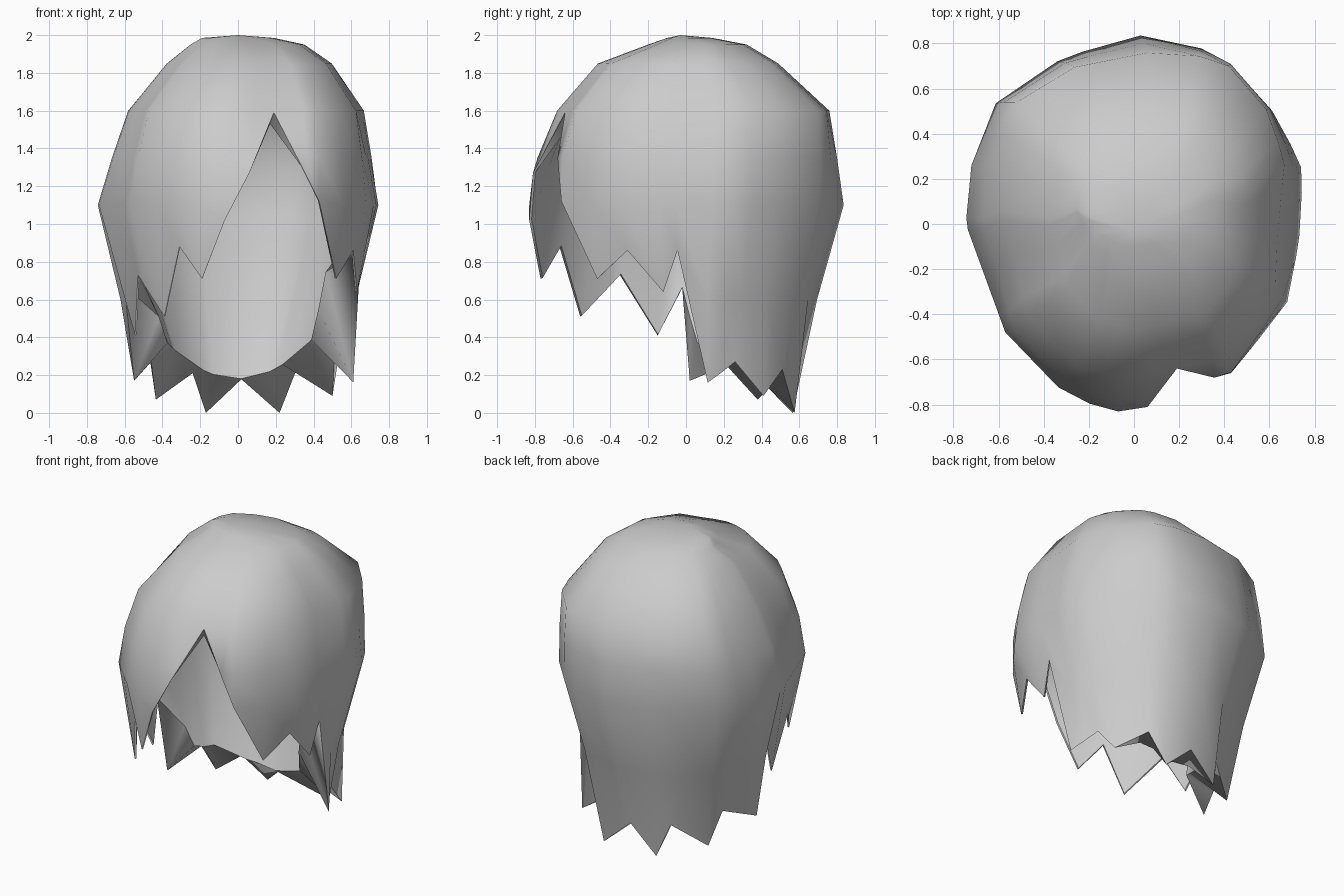
import bpy, bmesh

if "Cube" in bpy.data.objects:
    bpy.data.objects.remove(bpy.data.objects["Cube"], do_unlink=True)

# One grey material
mat = bpy.data.materials.new("hair_grey")
mat.use_nodes = True
grey = (0.6, 0.6, 0.6, 1)
mat.diffuse_color = grey
mat.node_tree.nodes["Principled BSDF"].inputs["Base Color"].default_value = grey

# Widest outline of the hair, seen from above
OUTLINE = [(0.74, 0.0), (0.745, 0.24), (0.64, 0.47), (0.38, 0.76), (0.03, 0.835),
           (-0.31, 0.74), (-0.61, 0.54), (-0.72, 0.26), (-0.745, 0.0), (-0.57, -0.48),
           (-0.29, -0.77), (-0.07, -0.83), (0.06, -0.81), (0.43, -0.67), (0.69, -0.33)]

# Horizontal sections: height, centre x, centre y, half width, half depth, diagonal fullness
LEVELS = [(1.985, 0.0, 0.02, 0.19, 0.12, 0.0), (1.95, 0.05, 0.06, 0.30, 0.26, 0.0),
          (1.85, 0.055, 0.01, 0.43, 0.475, 0.07), (1.6, 0.034, 0.037, 0.612, 0.717, 0.09),
          (1.35, 0.015, 0.005, 0.68, 0.79, 0.05), (1.1, 0.0, 0.0, 0.74, 0.83, 0.0),
          (0.6, 0.0, 0.0, 0.62, 0.69, 0.0)]

# Ragged lower edge, counter-clockwise: right tips, nape tips, left fringe, parting
RIM = [(0.52, -0.47, 0.71), (0.61, -0.31, 0.86), (0.63, -0.12, 0.64), (0.65, -0.045, 0.86),
       (0.61, 0.115, 0.16), (0.56, 0.19, 0.215), (0.51, 0.26, 0.27), (0.5, 0.41, 0.09),
       (0.31, 0.51, 0.23), (0.22, 0.575, 0.0), (0.02, 0.575, 0.18), (-0.17, 0.565, 0.0),
       (-0.24, 0.51, 0.21), (-0.435, 0.38, 0.07), (-0.46, 0.26, 0.27), (-0.491, 0.177, 0.235),
       (-0.55, 0.02, 0.17), (-0.60, -0.02, 0.66), (-0.545, -0.15, 0.41), (-0.53, -0.35, 0.73),
       (-0.489, -0.411, 0.665), (-0.39, -0.56, 0.51), (-0.31, -0.67, 0.88),
       (-0.19, -0.77, 0.71), (-0.07, -0.83, 1.02), (0.06, -0.81, 1.27),
       (0.19, -0.64, 1.59), (0.34, -0.66, 1.30), (0.43, -0.66, 1.12)]


def outline_at(x, y):
    """Point where the ray from the centre through (x, y) meets the outline."""
    for i, (ax, ay) in enumerate(OUTLINE):
        bx, by = OUTLINE[(i + 1) % len(OUTLINE)]
        ca, cb = ax * y - ay * x, x * by - y * bx
        if ca >= 0 and cb >= 0 and ax * x + ay * y > 0:
            t = ca / (ca + cb)
            return ax + (bx - ax) * t, ay + (by - ay) * t
    return x, y


def inner_rim(p):
    """Lower edge of the lining: well inside the nape, meeting the fringe in a thin edge."""
    x, y, z = p
    if y > 0:
        return (0.76 * x, max(0.02, 0.67 * y - 0.3 * max(0, abs(x) - 0.3)),
                0.18 + 0.79 * x * x + 3 * max(0, abs(x) - 0.52))
    if z > 1.4:
        return x - 0.02, y + 0.03, z - 0.06
    return 0.985 * x, 0.985 * y, z + 0.005


def add_sheet(bm, rim, levels, scale, drop):
    """Dome running from the crown down to a ragged rim; returns the rim verts."""
    crown = bm.verts.new((0.0, -0.03, 2.0 - drop))
    columns = []
    for (ox, oy, oz), r in zip(RIM, rim):
        end = bm.verts.new(r)
        px, py = outline_at(ox, oy)
        ux, uy = px / 0.74, py / 0.83
        col = [crown]
        for z, cx, cy, hx, hy, full in levels:
            if z - drop > r[2] + 0.04 and (z > 0.7 or oy > 0):
                s = 1 + full * min(1, (2 * ux * uy) ** 2)
                col.append(bm.verts.new((scale * (cx + ux * hx * s),
                                         scale * (cy + uy * hy * s), z - drop)))
            else:
                col.append(end)
        columns.append(col + [end])
    for i, a in enumerate(columns):
        b = columns[(i + 1) % len(columns)]
        for k in range(len(a) - 1):
            quad = list(dict.fromkeys((a[k], a[k + 1], b[k + 1], b[k])))
            if len(quad) > 2:
                bm.faces.new(quad)
    return [c[-1] for c in columns]


# Outer hair, lining (straight below its widest section), and the cut edge joining them
bm = bmesh.new()
outer = add_sheet(bm, RIM, LEVELS, 1.0, 0.0)
inner = add_sheet(bm, [inner_rim(p) for p in RIM], LEVELS[:-1], 0.925, 0.05)
n = len(outer)
for i in range(n):
    j = (i + 1) % n
    bm.faces.new((outer[i], inner[i], inner[j], outer[j]))
bmesh.ops.recalc_face_normals(bm, faces=bm.faces)

# Smooth surfaces with crisp rims
for f in bm.faces:
    f.smooth = True
for loop in (outer, inner):
    for i in range(n):
        bm.edges.get((loop[i], loop[(i + 1) % n])).smooth = False

mesh = bpy.data.meshes.new("hair")
bm.to_mesh(mesh)
bm.free()
mesh.materials.append(mat)
hair = bpy.data.objects.new("hair", mesh)
bpy.context.collection.objects.link(hair)
